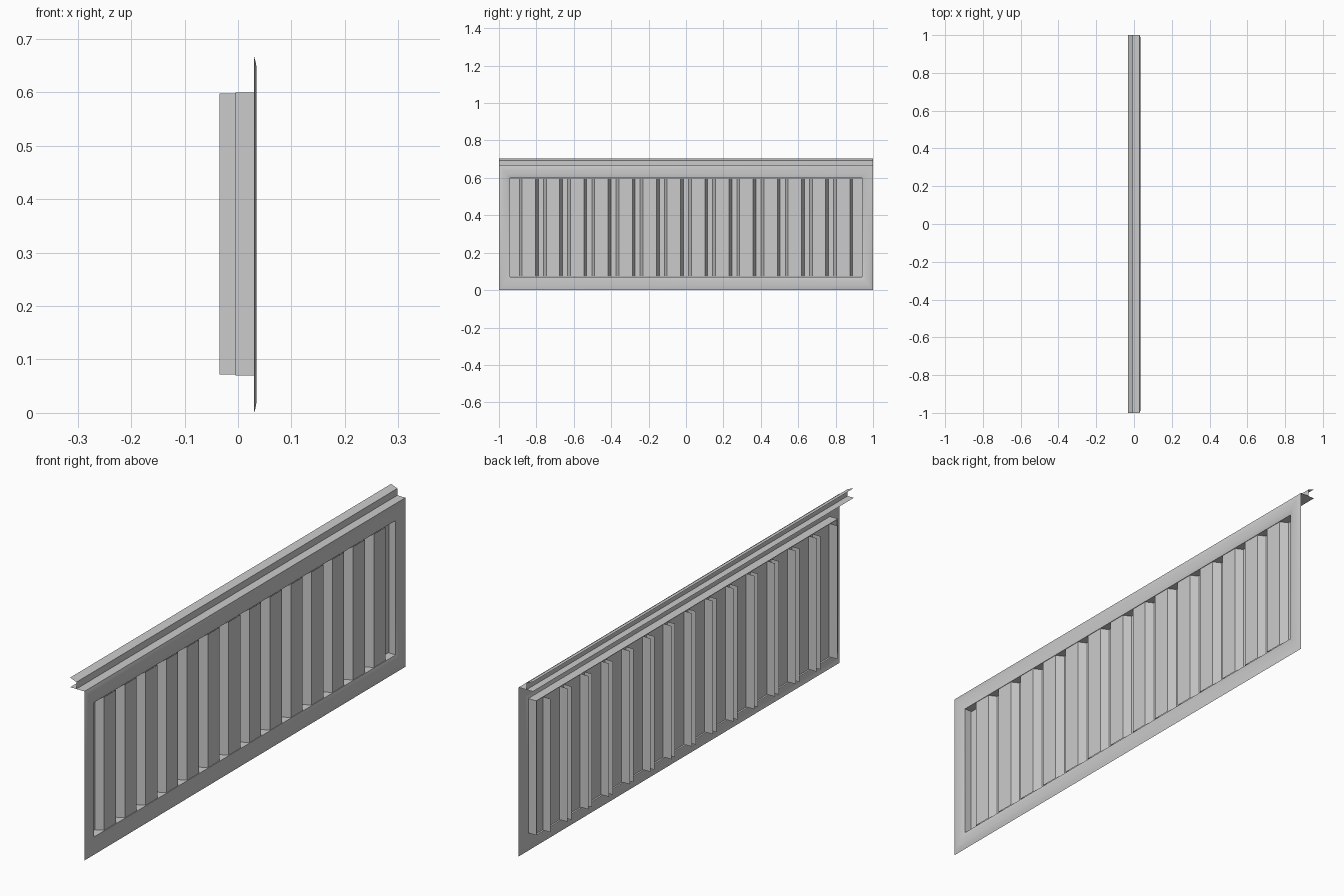
import bpy, bmesh

if "Cube" in bpy.data.objects:
    bpy.data.objects.remove(bpy.data.objects["Cube"])

PITCH = 0.1293
COUNT = 14
OPEN_Y, Z0, Z1 = 0.94, 0.07, 0.60      # opening half width, bottom, top
H = 0.667                              # frame height


def finish(name, bm, smooth=False):
    me = bpy.data.meshes.new(name)
    bm.to_mesh(me)
    bm.free()
    ob = bpy.data.objects.new(name, me)
    bpy.context.collection.objects.link(ob)
    for p in me.polygons:
        p.use_smooth = smooth
    return ob


def sweep(bm, a, b):
    """Bridge two equal point lists with quads."""
    va = [bm.verts.new(p) for p in a]
    vb = [bm.verts.new(p) for p in b]
    for i in range(len(va) - 1):
        bm.faces.new((va[i], va[i + 1], vb[i + 1], vb[i]))


def ring(bm, y, z0, z1, x):
    return [bm.verts.new(p) for p in
            ((x, -y, z0), (x, y, z0), (x, y, z1), (x, -y, z1))]


def loft(bm, rings):
    for a, b in zip(rings, rings[1:]):
        for i in range(4):
            j = (i + 1) % 4
            bm.faces.new((a[i], a[j], b[j], b[i]))


# Face frame: mitred, softly crowned moulding
bm = bmesh.new()
crown = [(0, .030), (.12, .0325), (.28, .0346), (.42, .035),
         (.62, .035), (.76, .0342), (.9, .032), (1, .030)]
loft(bm, [ring(bm, 1 - t * (1 - OPEN_Y), t * Z0, H - t * (H - Z1), x)
          for t, x in crown])
finish("face_frame", bm, smooth=True)

# Shallow sleeve behind the opening
bm = bmesh.new()
loft(bm, [ring(bm, OPEN_Y, Z0, Z1, x) for x in (.030, -.005)])
finish("sleeve", bm)

# Flat backing sheet
bm = bmesh.new()
bm.faces.new(ring(bm, OPEN_Y, Z0 + .002, Z1 - .002, 0.0))
finish("backing_sheet", bm)

# Vertical hat-section slats with straight rear legs
bm = bmesh.new()
half = [(-.035, .0535), (-.005, .0535), (.030, .036)]
profile = [(x, -y) for x, y in half] + [(x, y) for x, y in reversed(half)]
for k in range(COUNT):
    c = (k - (COUNT - 1) / 2) * PITCH
    sweep(bm, [(x, c + y, Z0 + .002) for x, y in profile],
              [(x, c + y, Z1 - .002) for x, y in profile])
finish("slats", bm)

# Top mounting rail: shelf, web and upturned lip
bm = bmesh.new()
for prof in ([(.030, H), (-.005, H), (-.032, H)],
             [(-.005, H), (-.005, .694), (-.032, .705)]):
    sweep(bm, [(x, -1, z) for x, z in prof], [(x, 1, z) for x, z in prof])
bmesh.ops.remove_doubles(bm, verts=bm.verts, dist=1e-5)
finish("top_rail", bm)
